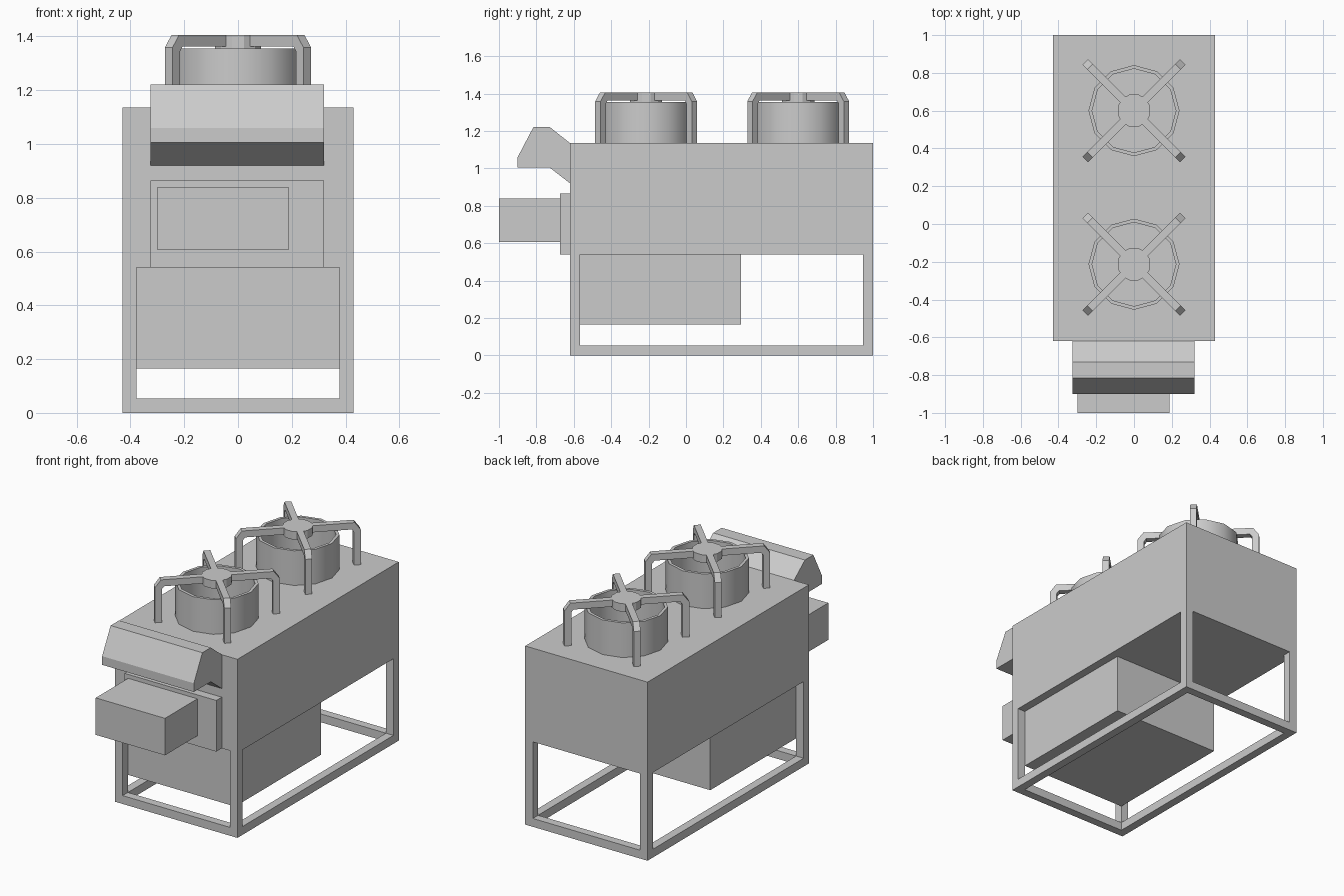
import bpy, bmesh, math
from mathutils import Matrix, Vector

if "Cube" in bpy.data.objects:
    bpy.data.objects.remove(bpy.data.objects["Cube"])


def add_object(name, bm, smooth=False):
    bmesh.ops.recalc_face_normals(bm, faces=bm.faces)
    mesh = bpy.data.meshes.new(name)
    bm.to_mesh(mesh)
    bm.free()
    obj = bpy.data.objects.new(name, mesh)
    bpy.context.collection.objects.link(obj)
    if smooth:
        bpy.ops.object.select_all(action='DESELECT')
        obj.select_set(True)
        bpy.context.view_layer.objects.active = obj
        bpy.ops.object.shade_smooth_by_angle(angle=math.radians(40))
    return obj


def box(name, x0, x1, y0, y1, z0, z1):
    bm = bmesh.new()
    size = Matrix.Diagonal((x1 - x0, y1 - y0, z1 - z0, 1))
    centre = Matrix.Translation(((x0 + x1) / 2, (y0 + y1) / 2, (z0 + z1) / 2))
    bmesh.ops.create_cube(bm, size=1, matrix=centre @ size)
    return add_object(name, bm)


def extrude_profile(bm, points, offset):
    face = bm.faces.new([bm.verts.new(p) for p in points])
    new = bmesh.ops.extrude_face_region(bm, geom=[face])['geom']
    verts = [v for v in new if isinstance(v, bmesh.types.BMVert)]
    bmesh.ops.translate(bm, verts=verts, vec=offset)


W, FRONT, BACK = 0.43, -0.62, 1.0
T, SHELF, TOP = 0.053, 0.54, 1.135

# Cabinet body and the storage box hanging below it
box("cabinet_body", -W, W, FRONT, BACK, SHELF, TOP)
box("under_box", -W + T, W - T, FRONT + T, 0.295, 0.165, SHELF)

# Open base frame: four legs joined by floor rails
for side, x in (("left", -W), ("right", W - T)):
    for end, y in (("front", FRONT), ("back", BACK - T)):
        box(f"{side}_{end}_leg", x, x + T, y, y + T, 0, SHELF)
    box(f"{side}_floor_rail", x, x + T, FRONT + T, BACK - T, 0, T)
for end, y in (("front", FRONT), ("back", BACK - T)):
    box(f"{end}_floor_rail", -W + T, W - T, y, y + T, 0, T)

# Front panel with its projecting control box
box("front_panel", -0.325, 0.32, -0.675, FRONT, SHELF, 0.865)
box("control_box", -0.3, 0.187, -1.0, -0.675, 0.605, 0.84)

# Angled hood over the front panel
hood = [(-0.62, 1.135), (-0.73, 1.222), (-0.815, 1.222), (-0.9, 1.06),
        (-0.9, 1.005), (-0.73, 1.005), (-0.62, 0.92)]
bm = bmesh.new()
extrude_profile(bm, [(-0.325, y, z) for y, z in hood], (0.645, 0, 0))
add_object("front_hood", bm)


def burner_ring(name, y, sides=12, outer=0.241, inner=0.222, top=1.355):
    bm = bmesh.new()
    section = [(outer, TOP), (outer, top), (inner, top), (inner, TOP)]
    rows = []
    for i in range(sides):
        a = math.tau * i / sides
        rows.append([bm.verts.new((r * math.cos(a), y + r * math.sin(a), z))
                     for r, z in section])
    for i in range(sides):
        a, b = rows[i], rows[(i + 1) % sides]
        for j in range(4):
            k = (j + 1) % 4
            bm.faces.new((a[j], b[j], b[k], a[k]))
    add_object(name, bm, smooth=True)


def pan_support(name, y):
    # Four bent arms on the diagonals, each an extruded radial profile
    arm = [(0.05, 1.405), (0.33, 1.405), (0.365, 1.358), (0.365, TOP),
           (0.325, TOP), (0.325, 1.345), (0.312, 1.363), (0.05, 1.363)]
    bm = bmesh.new()
    for i in range(4):
        a = math.radians(45 + 90 * i)
        out = Vector((math.cos(a), math.sin(a), 0))
        across = Vector((-out.y, out.x, 0)) * 0.02
        points = [Vector((0, y, z)) + out * r - across for r, z in arm]
        extrude_profile(bm, points, across * 2)
    # Central hub plate
    hub = Matrix.Translation((0, y, 1.3795)) @ Matrix.Rotation(math.pi / 12, 4, 'Z')
    bmesh.ops.create_cone(bm, cap_ends=True, segments=12, radius1=0.089,
                          radius2=0.089, depth=0.051, matrix=hub)
    add_object(name, bm)


# Two burners in a row
for label, y in (("front", -0.213), ("back", 0.6)):
    burner_ring(f"{label}_burner_ring", y)
    pan_support(f"{label}_pan_support", y)
